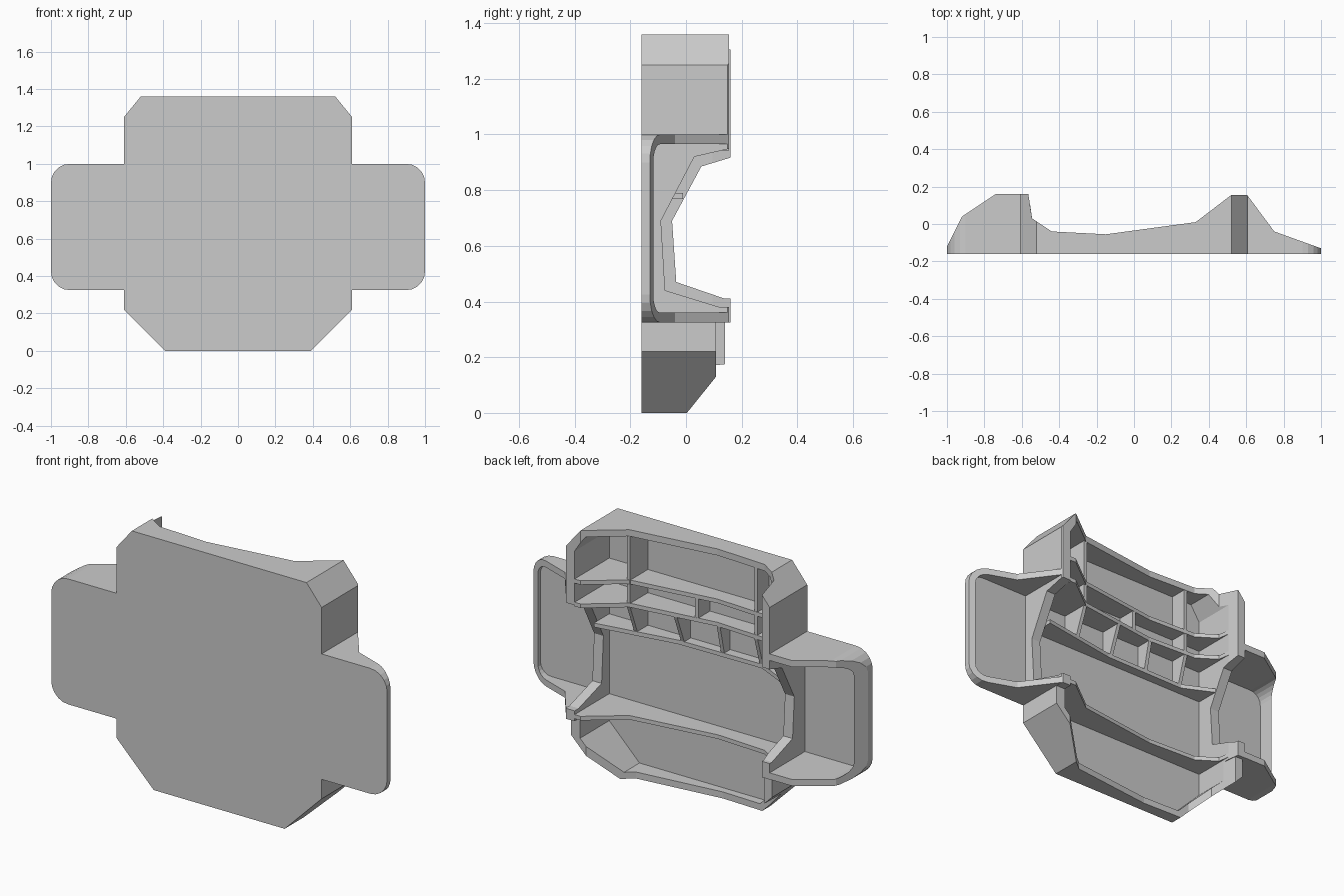
import bpy, bmesh, math

if "Cube" in bpy.data.objects:
    bpy.data.objects.remove(bpy.data.objects["Cube"])

FRONT, FLOOR = -0.16, -0.14      # front face and inside of the panel


def prism(name, pts, axis, lo, hi):
    """Extrude a 2D polygon: axis y takes (x,z), z takes (x,y), x takes (y,z)."""
    place = {'y': lambda a, b, c: (a, c, b),
             'z': lambda a, b, c: (a, b, c),
             'x': lambda a, b, c: (c, a, b)}[axis]
    bm = bmesh.new()
    v0 = [bm.verts.new(place(a, b, lo)) for a, b in pts]
    v1 = [bm.verts.new(place(a, b, hi)) for a, b in pts]
    bm.faces.new(v0)
    bm.faces.new(v1)
    n = len(pts)
    for i in range(n):
        j = (i + 1) % n
        bm.faces.new((v0[i], v0[j], v1[j], v1[i]))
    bmesh.ops.recalc_face_normals(bm, faces=bm.faces)
    me = bpy.data.meshes.new(name)
    bm.to_mesh(me)
    bm.free()
    ob = bpy.data.objects.new(name, me)
    bpy.context.collection.objects.link(ob)
    return ob


def cut(target, cutter):
    cutter.hide_render = True
    m = target.modifiers.new("cut", 'BOOLEAN')
    m.operation, m.solver, m.object = 'DIFFERENCE', 'EXACT', cutter
    bpy.context.view_layer.objects.active = target
    bpy.ops.object.modifier_apply(modifier=m.name)
    bpy.data.objects.remove(cutter, do_unlink=True)


def arc(cx, cz, r, a0, a1, n=5):
    return [(cx + r * math.cos(math.radians(a0 + (a1 - a0) * i / n)),
             cz + r * math.sin(math.radians(a0 + (a1 - a0) * i / n))) for i in range(n + 1)]


def mirror(half):
    return half + [(-x, z) for x, z in reversed(half)]


def wing_end(inset):
    r = 0.1 - inset
    return arc(0.9, 0.425, r, -90, 0) + arc(0.9, 0.9, r, 0, 90)


# Tray: cross-shaped outline with rounded wings
outline = mirror([(0.39, 0), (0.61, 0.22), (0.61, 0.325)] + wing_end(0)
                 + [(0.61, 1.0), (0.61, 1.25), (0.52, 1.36)])
tray = prism("tray_shell", outline, 'y', FRONT, 0.25)

# Hollow out the centre and both wings
cut(tray, prism("centre_pocket", mirror([(0.375, 0.035), (0.555, 0.215), (0.555, 1.24),
                                         (0.50, 1.325)]), 'y', FLOOR, 0.4))
for s in (1, -1):
    pocket = [(0.61, 0.36)] + wing_end(0.035) + [(0.61, 0.965)]
    cut(tray, prism("wing_pocket", [(s * x, z) for x, z in pocket], 'y', FLOOR, 0.4))

# Trim the rim to its wavy height, lower along the bottom
rim = [(-1.02, -0.16), (-1.0, -0.12), (-0.92, 0.04), (-0.74, 0.16), (-0.565, 0.16), (-0.545, 0.03),
       (-0.44, -0.04), (-0.15, -0.055), (0.33, 0.01), (0.52, 0.155), (0.605, 0.155),
       (0.75, -0.04), (1.0, -0.13), (1.02, -0.137)]
low_rim = [(-1.02, 0.14), (-0.565, 0.14), (-0.545, -0.03), (-0.44, -0.09), (-0.15, -0.10),
           (0.33, -0.045), (0.52, 0.108), (1.02, 0.108)]
cut(tray, prism("rim_trim", rim + [(1.02, 0.4), (-1.02, 0.4)], 'z', 0.3235, 1.5))
cut(tray, prism("low_rim_trim", low_rim + [(1.02, 0.4), (-1.02, 0.4)], 'z', -0.1, 0.324))

# Notches in the walls between the centre and the wings
right = [(0.16, 0.95), (0.03, 0.92), (-0.09, 0.69), (-0.075, 0.44), (0.12, 0.38)]
left = [(0.17, 0.92), (0.055, 0.885), (-0.05, 0.69), (-0.035, 0.47), (0.14, 0.41)]
for pts, lo, hi in ((right, 0.54, 0.625), (left, -0.625, -0.54)):
    cut(tray, prism("side_notch", pts + [(0.4, pts[-1][1]), (0.4, pts[0][1])], 'x', lo, hi))

# Horizontal shelves following the rim
wave = [(-0.555, 0.10), (-0.545, 0.03), (-0.44, -0.04), (-0.15, -0.055), (0.33, 0.01),
        (0.52, 0.155), (0.555, 0.155)]
shallow = [(-0.555, -0.01), (-0.39, -0.09), (0.10, -0.085), (0.555, -0.01)]
for name, top, prof in (("upper_shelf", 1.09, wave), ("middle_shelf", 0.965, wave),
                        ("lower_shelf", 0.79, shallow), ("bottom_shelf", 0.36, wave)):
    prism(name, prof + [(0.555, FLOOR), (-0.555, FLOOR)], 'z', top - 0.022, top)

# Upright dividers: x, bottom z, top z, height at bottom and top
for i, (x, z0, z1, y0, y1) in enumerate((
        (0.335, 0.965, 1.325, 0.01, 0.01), (-0.385, 0.965, 1.325, -0.045, -0.045),
        (0.335, 0.79, 0.943, -0.05, 0.01), (-0.385, 0.79, 0.943, -0.09, -0.045),
        (-0.035, 0.965, 1.068, -0.04, -0.04),
        (0.08, 0.79, 0.943, -0.085, -0.025), (-0.155, 0.79, 0.943, -0.09, -0.055))):
    prism(f"divider_{i + 1}", [(FLOOR, z0), (y0, z0), (y1, z1), (FLOOR, z1)],
          'x', x - 0.01, x + 0.01)
